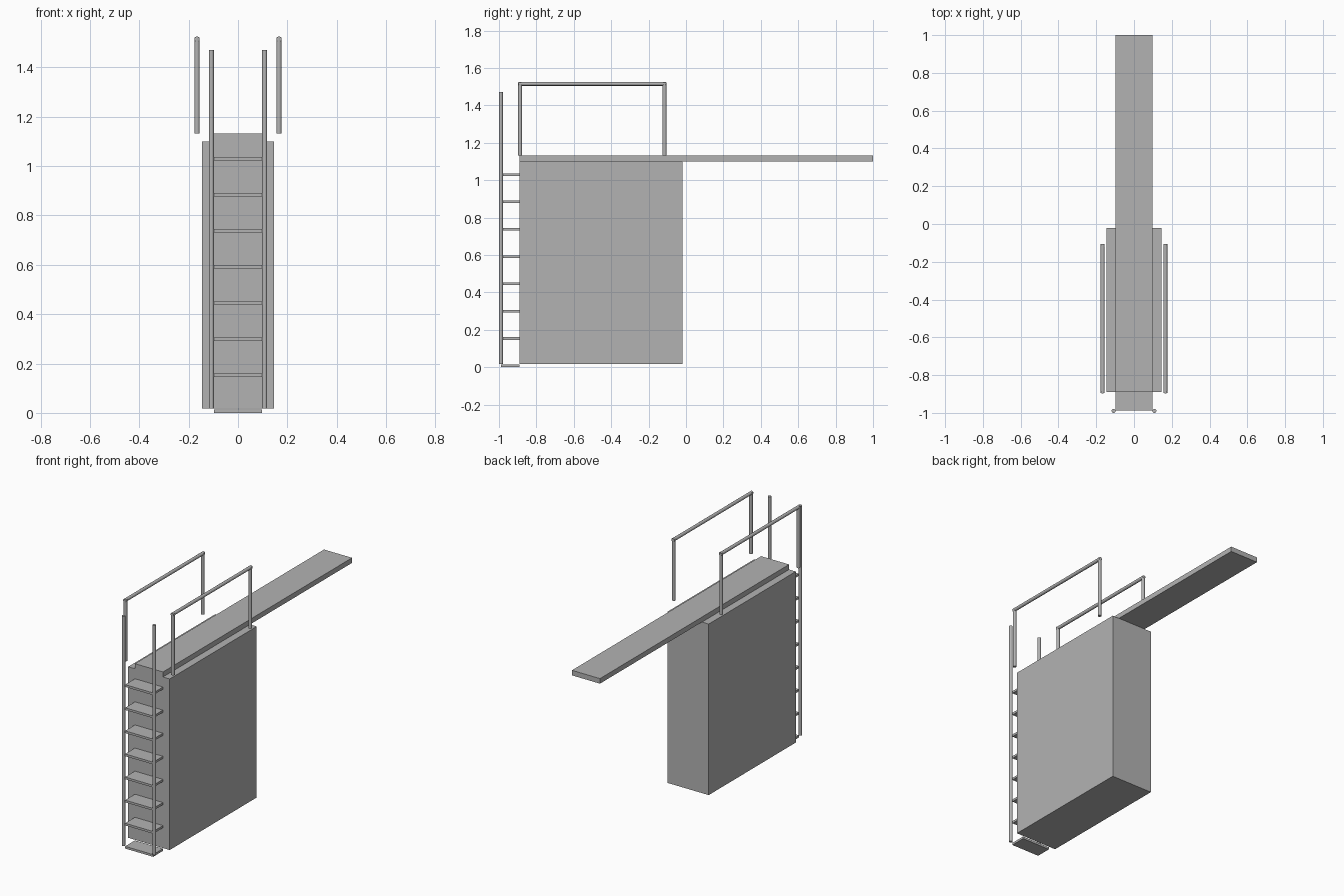
import bpy
import math
from mathutils import Vector

cube = bpy.data.objects.get("Cube")
if cube:
    bpy.data.objects.remove(cube, do_unlink=True)

# Single grey finish
grey = bpy.data.materials.new("light_grey")
grey.use_nodes = True
colour = (0.45, 0.45, 0.45, 1)
grey.diffuse_color = colour
grey.node_tree.nodes["Principled BSDF"].inputs["Base Color"].default_value = colour


def box(name, low, high):
    low, high = Vector(low), Vector(high)
    bpy.ops.mesh.primitive_cube_add(size=1, location=(low + high) / 2)
    obj = bpy.context.object
    obj.name = name
    obj.scale = high - low
    bpy.ops.object.transform_apply(location=False, rotation=False, scale=True)
    obj.data.materials.append(grey)
    return obj


def tube(name, start, end, radius=0.0105):
    start, end = Vector(start), Vector(end)
    axis = end - start
    bpy.ops.mesh.primitive_cylinder_add(
        vertices=16, radius=radius, depth=axis.length, location=(start + end) / 2,
        rotation=axis.to_track_quat("Z", "Y").to_euler())
    obj = bpy.context.object
    obj.name = name
    obj.data.materials.append(grey)
    bpy.ops.object.shade_smooth_by_angle(angle=math.radians(40))
    return obj


BASE, DECK, BOARD_TOP, RAIL = 0.018, 1.10, 1.132, 1.515
FRONT, REAR = -0.89, -0.02
HALF_BOARD = 0.098

# Tower and diving board
box("tower", (-0.145, FRONT, BASE), (0.145, REAR, DECK))
box("diving_board", (-HALF_BOARD, FRONT, DECK), (HALF_BOARD, 1, BOARD_TOP))

# Ladder steps
for i in range(8):
    z = i * 0.1461
    box(f"step_{i + 1}", (-HALF_BOARD, -0.988, z), (HALF_BOARD, FRONT, z + 0.014))

# Ladder poles and handrails on both sides
for side, s in (("left", 1), ("right", -1)):
    tube(f"{side}_ladder_pole", (s * 0.108, -0.9895, BASE), (s * 0.108, -0.9895, 1.471))
    x, y0, y1 = s * 0.166, FRONT + 0.003, -0.115
    tube(f"{side}_front_rail_post", (x, y0, BOARD_TOP), (x, y0, RAIL + 0.006))
    tube(f"{side}_rear_rail_post", (x, y1, BOARD_TOP), (x, y1, RAIL + 0.006))
    tube(f"{side}_handrail", (x, y0 - 0.009, RAIL), (x, y1 + 0.009, RAIL))
